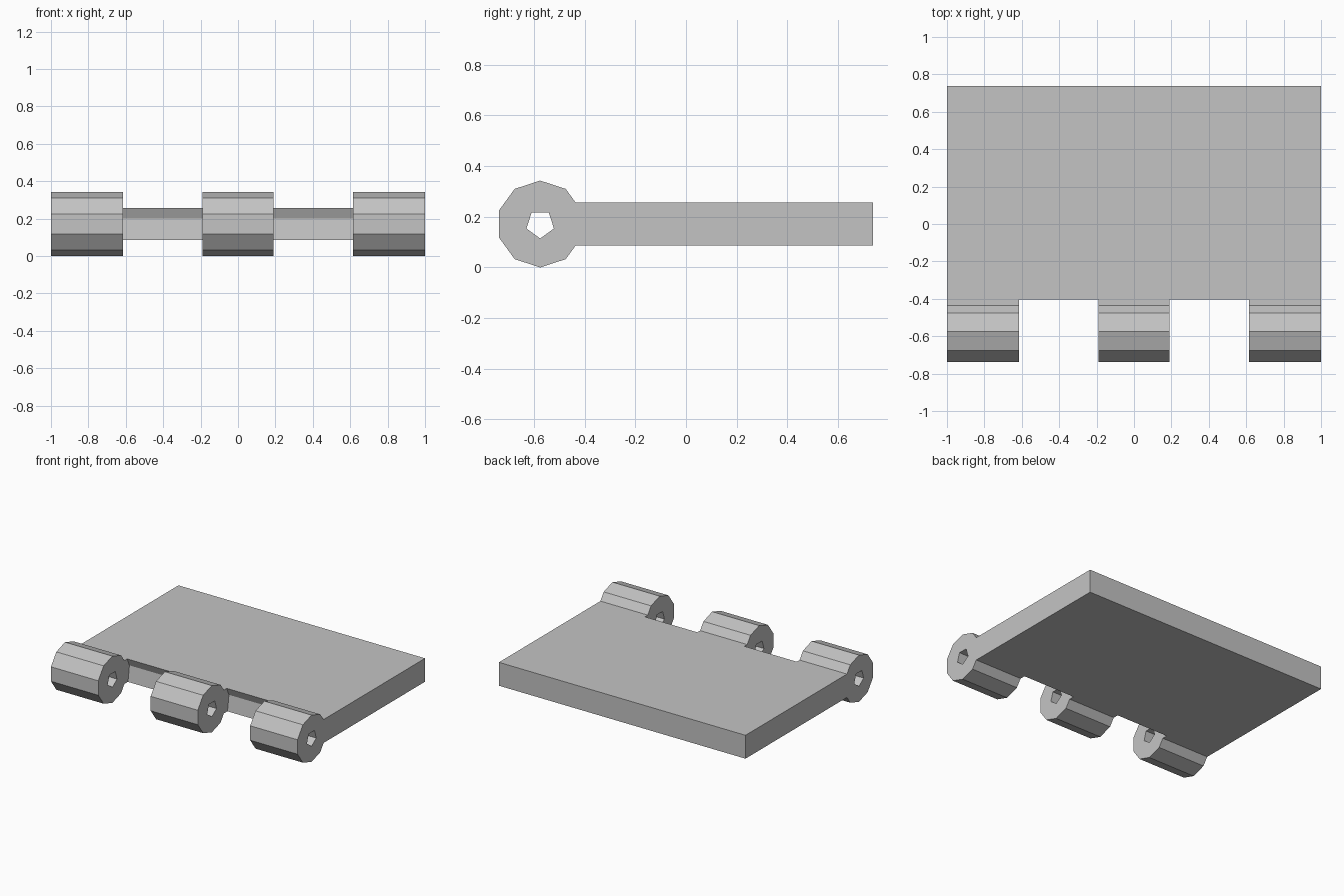
import bpy, bmesh, math
from mathutils import Vector

if "Cube" in bpy.data.objects:
    bpy.data.objects.remove(bpy.data.objects["Cube"])

UNIT = 2 / 35                                # design unit
AXIS = Vector((-0.5757, 3 * UNIT))           # pin axis (y, z)
HALF_THICK = 1.5 * UNIT
BACK = 0.7387

metal = bpy.data.materials.new("light grey metal")
metal.use_nodes = True
grey = (0.55, 0.55, 0.55, 1)
metal.diffuse_color = grey
metal.node_tree.nodes["Principled BSDF"].inputs["Base Color"].default_value = grey


def ring(radius, sides):
    """Polygon around the pin axis, starting from its lowest corner."""
    steps = [2 * math.pi * i / sides - math.pi / 2 for i in range(sides)]
    return [AXIS + radius * Vector((math.cos(a), math.sin(a))) for a in steps]


def extrude(name, profile, x0, x1):
    """Solid made by sweeping a (y, z) profile along x."""
    bm = bmesh.new()
    face = bm.faces.new([bm.verts.new((x0, p.x, p.y)) for p in profile])
    swept = bmesh.ops.extrude_face_region(bm, geom=[face])["geom"]
    moved = [v for v in swept if isinstance(v, bmesh.types.BMVert)]
    bmesh.ops.translate(bm, verts=moved, vec=(x1 - x0, 0, 0))
    bmesh.ops.recalc_face_normals(bm, faces=bm.faces)
    mesh = bpy.data.meshes.new(name)
    bm.to_mesh(mesh)
    bm.free()
    mesh.materials.append(metal)
    obj = bpy.data.objects.new(name, mesh)
    bpy.context.collection.objects.link(obj)
    return obj


# Leaf and barrel outline: the two barrel corners inside the leaf give way to it
barrel = ring(3 * UNIT, 10)
low, high = barrel[1], barrel[4]
inner_low, inner_high = barrel[2], barrel[3]
z_low, z_high = AXIS.y - HALF_THICK, AXIS.y + HALF_THICK
join_low = low.lerp(inner_low, (z_low - low.y) / (inner_low.y - low.y))
join_high = high.lerp(inner_high, (z_high - high.y) / (inner_high.y - high.y))
leaf = [join_low, Vector((BACK, z_low)), Vector((BACK, z_high)), join_high]
outline = barrel[:2] + leaf + barrel[4:]
hinge = extrude("hinge_leaf", outline, -1, 1)

# Clearance gaps between the knuckles, and the pin hole
cutters = [
    extrude("left_gap_cutter", ring(3.5 * UNIT, 11), 0.191, 0.616),
    extrude("right_gap_cutter", ring(3.5 * UNIT, 11), -0.616, -0.191),
    extrude("pin_hole_cutter", ring(UNIT, 5), -1.1, 1.1),
]
for cutter in cutters:
    cutter.hide_render = True
    cut = hinge.modifiers.new(cutter.name, 'BOOLEAN')
    cut.operation = 'DIFFERENCE'
    cut.solver = 'EXACT'
    cut.object = cutter

# Bake the cuts, then drop the cutters
bpy.context.view_layer.update()
graph = bpy.context.evaluated_depsgraph_get()
baked = bpy.data.meshes.new_from_object(hinge.evaluated_get(graph))
hinge.modifiers.clear()
hinge.data = baked
for cutter in cutters:
    bpy.data.objects.remove(cutter)
